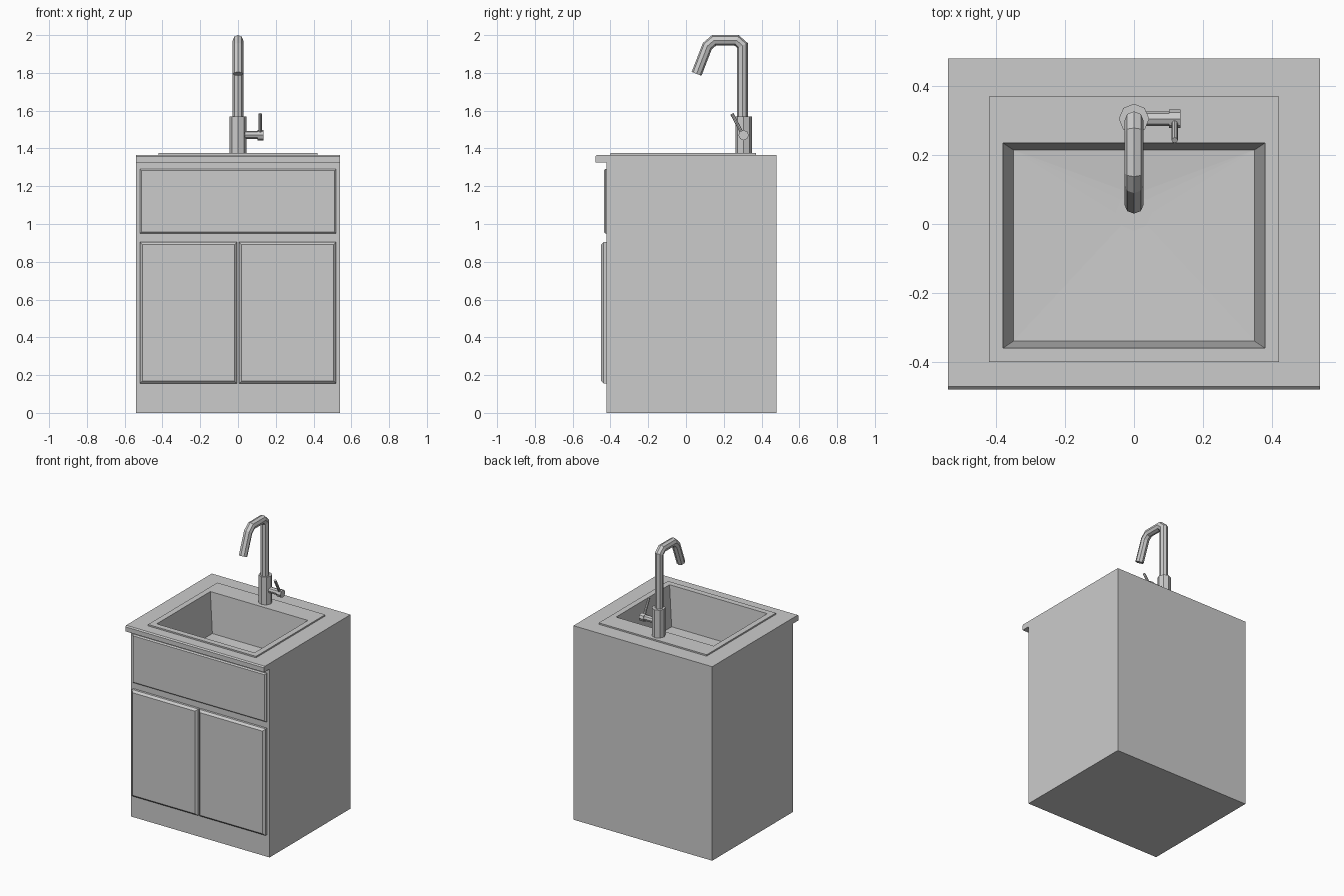
import bpy, bmesh
from math import sin, cos, tau
from mathutils import Vector

if "Cube" in bpy.data.objects:
    bpy.data.objects.remove(bpy.data.objects["Cube"])


def finish(name, bm):
    bmesh.ops.recalc_face_normals(bm, faces=bm.faces)
    me = bpy.data.meshes.new(name)
    bm.to_mesh(me)
    bm.free()
    ob = bpy.data.objects.new(name, me)
    bpy.context.collection.objects.link(ob)
    return ob


def loft(name, rings, cap_start=True, cap_end=True):
    """Skin a list of equal-length point rings."""
    bm = bmesh.new()
    vs = [[bm.verts.new(p) for p in r] for r in rings]
    for a, b in zip(vs, vs[1:]):
        n = len(a)
        for i in range(n):
            bm.faces.new((a[i], a[(i + 1) % n], b[(i + 1) % n], b[i]))
    if cap_start:
        bm.faces.new(vs[0])
    if cap_end:
        bm.faces.new(vs[-1])
    return finish(name, bm)


def rect(x, y0, y1, z):
    return [(-x, y0, z), (x, y0, z), (x, y1, z), (-x, y1, z)]


def panel_ring(x0, x1, z0, z1, y, inset=0):
    i = inset
    return [(x0+i, y, z0+i), (x1-i, y, z0+i), (x1-i, y, z1-i), (x0+i, y, z1-i)]


def circle(c, u, v, r, n=8):
    return [Vector(c) + r * (cos(tau*i/n) * Vector(u) + sin(tau*i/n) * Vector(v))
            for i in range(n)]


X, Y, Z = (1, 0, 0), (0, 1, 0), (0, 0, 1)

# Cabinet carcass, top left open under the sink rim
loft("cabinet", [rect(.54, -.42, .48, 0), rect(.54, -.42, .48, 1.365),
                 rect(.42, -.40, .37, 1.365)], cap_end=False)

# Countertop front lip
lip = [(-.42, 1.325), (-.48, 1.325), (-.48, 1.357), (-.472, 1.365), (-.42, 1.365)]
loft("countertop_lip", [[(x, y, z) for y, z in lip] for x in (-.54, .54)])

# Drawer front and doors with chamfered edges
def panel(name, x0, x1, z0, z1, y, c):
    loft(name, [panel_ring(x0, x1, z0, z1, -.42), panel_ring(x0, x1, z0, z1, y + c),
                panel_ring(x0, x1, z0, z1, y, c)], cap_start=False)

panel("drawer_front", -.52, .52, .95, 1.292, -.435, .008)
panel("left_door", -.52, -.005, .155, .905, -.45, .014)
panel("right_door", .005, .52, .155, .905, -.45, .014)

# Sink rim and tapered basin walls
loft("sink_basin", [rect(.42, -.40, .37, 1.365), rect(.42, -.40, .37, 1.375),
                    rect(.38, -.36, .235, 1.375), rect(.35, -.34, .215, 1.095)],
     cap_start=False, cap_end=False)

# Basin floor falling to the drain
bm = bmesh.new()
edges = []
for ring in (rect(.35, -.34, .215, 1.095), circle((0, .033, 1.085), X, Y, .053)):
    vs = [bm.verts.new(p) for p in ring]
    edges += [bm.edges.new((a, b)) for a, b in zip(vs, vs[1:] + vs[:1])]
bmesh.ops.bridge_loops(bm, edges=edges)
bm.faces.new(vs)
finish("basin_floor", bm)

# Faucet body
FY = .305
loft("faucet_base", [circle((0, FY, z), X, Y, .044) for z in (1.375, 1.57)])

# Spout swept along a bent path with mitred corners
path = [Vector(p) for p in [(0, .299, 1.57), (0, .299, 1.945), (0, .268, 1.972),
                            (0, .148, 1.972), (0, .113, 1.942), (0, .056, 1.795)]]
rings = []
for i, p in enumerate(path):
    a = (p - path[max(i-1, 0)]).normalized()
    b = (path[min(i+1, len(path)-1)] - p).normalized()
    t = (a + b).normalized()
    miter = 1 / t.dot(b if b.length else a)
    rings.append(circle(p, X, t.cross(Vector(X)) * miter, .028))
loft("faucet_spout", rings)

# Side valve, knob and lever
loft("valve_stem", [circle((x, FY, 1.472), Y, Z, .021) for x in (.03, .105)])
loft("valve_knob", [circle((x, FY, 1.47), Y, Z, .027) for x in (.102, .135)])
p, q = Vector((.118, .30, 1.475)), Vector((.118, .243, 1.583))
d = (q - p).normalized()
loft("valve_lever", [circle(c, X, d.cross(Vector(X)), .009) for c in (p, q)])
